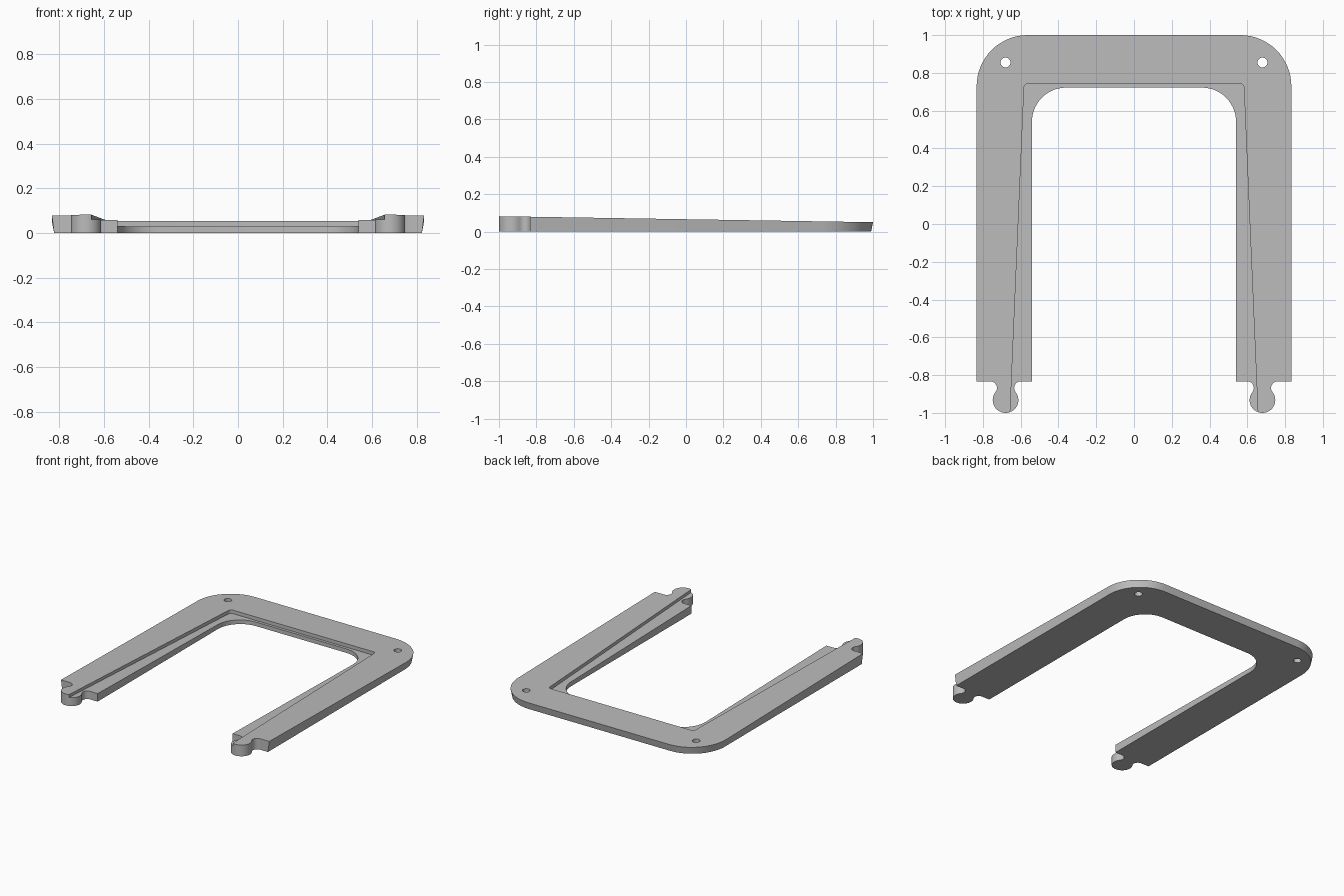
import bpy, bmesh, math

cube = bpy.data.objects.get("Cube")
if cube:
    bpy.data.objects.remove(cube, do_unlink=True)

grey = bpy.data.materials.new("plain grey")
grey.use_nodes = True
colour = (0.5, 0.5, 0.5, 1)
grey.diffuse_color = colour
grey.node_tree.nodes["Principled BSDF"].inputs["Base Color"].default_value = colour

LEG_END = -0.833
TAB_X, TAB_Y, TAB_R = 0.68, -0.932, 0.068
NECK_R = 0.035


def arc(cx, cy, r, start, end, steps):
    """Points along an arc, angles in degrees."""
    angles = [math.radians(start + (end - start) * i / steps) for i in range(steps + 1)]
    return [(cx + r * math.cos(a), cy + r * math.sin(a)) for a in angles]


def mirrored(half):
    """Close a +x half outline with its mirror image."""
    return half + [(-x, y) for x, y in reversed(half)]


def prism(name, lower, upper, low_z, high_z):
    """Solid between two matching outlines; heights are functions of y."""
    bm = bmesh.new()
    low = [bm.verts.new((x, y, low_z(y))) for x, y in lower]
    high = [bm.verts.new((x, y, high_z(y))) for x, y in upper]
    bm.faces.new(low)
    bm.faces.new(high)
    n = len(low)
    for i in range(n):
        j = (i + 1) % n
        bm.faces.new((low[i], low[j], high[j], high[i]))
    bmesh.ops.recalc_face_normals(bm, faces=bm.faces)
    mesh = bpy.data.meshes.new(name)
    bm.to_mesh(mesh)
    bm.free()
    mesh.materials.append(grey)
    obj = bpy.data.objects.new(name, mesh)
    bpy.context.collection.objects.link(obj)
    return obj


def frame_outline(inset):
    """U shape with round connector tabs; inset pulls in the outer wall."""
    drop = LEG_END - NECK_R - TAB_Y
    reach = math.sqrt((TAB_R + NECK_R) ** 2 - drop ** 2)
    tilt = math.degrees(math.atan2(drop, reach))
    half = arc(0.563, 0.73, 0.27 - inset, 90, 0, 16)
    half.append((0.833 - inset, LEG_END))
    half += arc(TAB_X + reach, LEG_END - NECK_R, NECK_R, 90, 180 + tilt, 10)
    half += arc(TAB_X, TAB_Y, TAB_R, tilt, -180 - tilt, 28)[1:-1]
    half += arc(TAB_X - reach, LEG_END - NECK_R, NECK_R, -tilt, 90, 10)
    half.append((0.54, LEG_END))
    half += arc(0.36, 0.542, 0.18, 0, 90, 14)
    return mirrored(half)


# Wedge-shaped frame with a gently sloping top and tapered outer wall
frame = prism("frame", frame_outline(0.01), frame_outline(0),
              lambda y: 0, lambda y: 0.066 - 0.016 * y)

# Recessed ledge, flaring toward the leg ends
ledge = mirrored(arc(0.562, 0.723, 0.02, 90, 0, 5) + [(0.66, -1.1)])
cutters = [prism("ledge_cutter", ledge, ledge,
                 lambda y: 0.0425 - 0.0186 * y, lambda y: 0.2)]

# Screw holes in the back corners
for side, x in (("left", 0.68), ("right", -0.68)):
    ring = arc(x, 0.855, 0.026, 0, 345, 23)
    cutters.append(prism(side + "_hole_cutter", ring, ring,
                         lambda y: -0.1, lambda y: 0.2))

bpy.ops.object.select_all(action='DESELECT')
frame.select_set(True)
bpy.context.view_layer.objects.active = frame
for cutter in cutters:
    cutter.hide_render = True
    mod = frame.modifiers.new("cut", 'BOOLEAN')
    mod.operation = 'DIFFERENCE'
    mod.solver = 'EXACT'
    mod.object = cutter
    bpy.ops.object.modifier_apply(modifier=mod.name)
    bpy.data.objects.remove(cutter, do_unlink=True)

bpy.ops.object.shade_smooth_by_angle(angle=math.radians(30))
